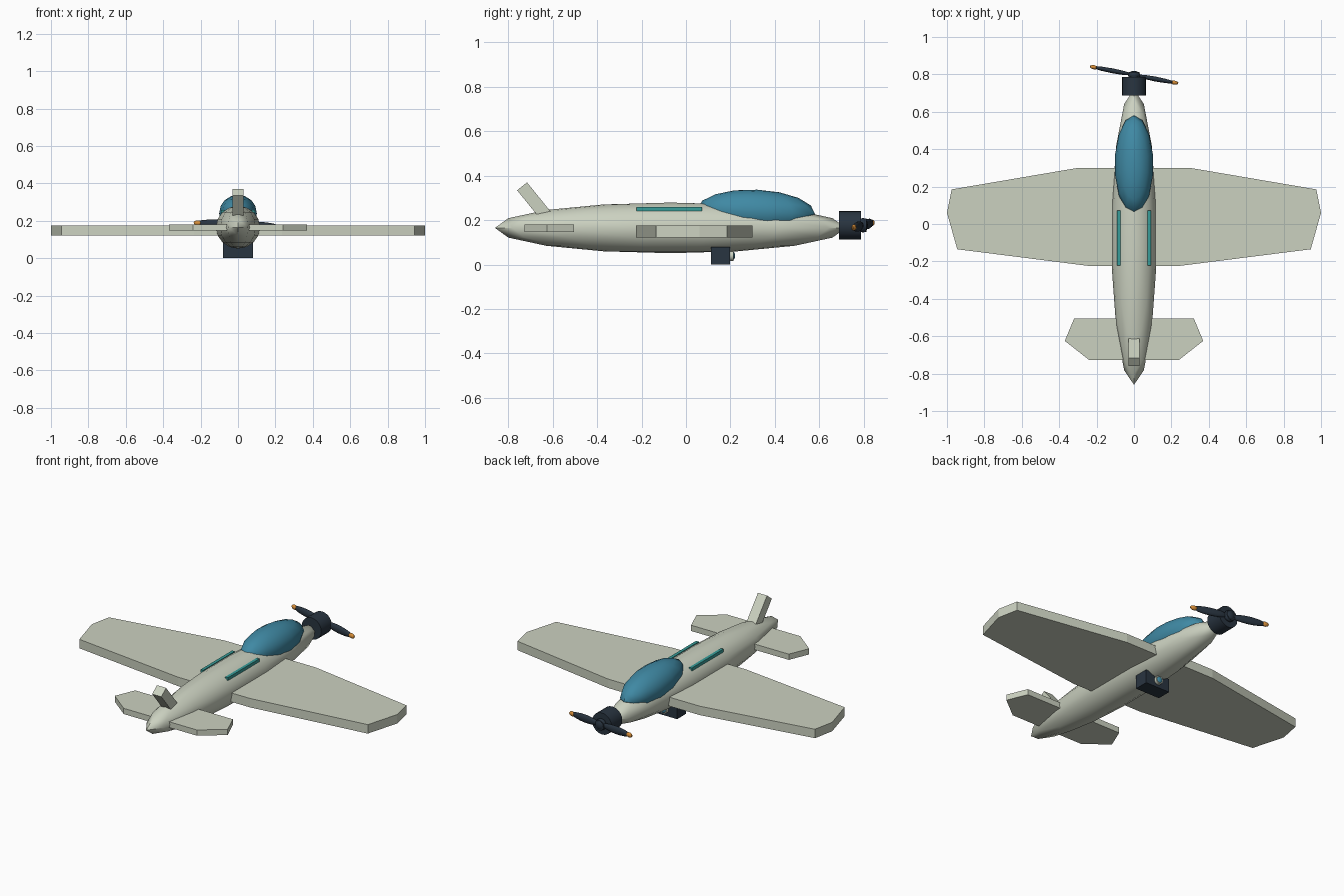
import bpy, bmesh, math
from mathutils import Matrix, Vector

if "Cube" in bpy.data.objects:
    bpy.data.objects.remove(bpy.data.objects["Cube"])


def material(name, rgb):
    m = bpy.data.materials.new(name)
    m.diffuse_color = (*rgb, 1.0)
    m.use_nodes = True
    m.node_tree.nodes["Principled BSDF"].inputs["Base Color"].default_value = m.diffuse_color
    return m


CREAM = material("pale_grey_green", (0.60, 0.64, 0.53))
BLUE = material("canopy_blue", (0.05, 0.25, 0.37))
DARK = material("dark_slate", (0.022, 0.035, 0.052))
TEAL = material("teal", (0.04, 0.34, 0.32))
ORANGE = material("orange", (0.68, 0.27, 0.04))


def finish(name, bm, mat, smooth=False):
    bmesh.ops.recalc_face_normals(bm, faces=bm.faces)
    me = bpy.data.meshes.new(name)
    bm.to_mesh(me)
    bm.free()
    me.materials.append(mat)
    ob = bpy.data.objects.new(name, me)
    bpy.context.collection.objects.link(ob)
    if smooth:
        bpy.ops.object.select_all(action='DESELECT')
        ob.select_set(True)
        bpy.context.view_layer.objects.active = ob
        bpy.ops.object.shade_smooth_by_angle(angle=math.radians(40))
    return ob


def place(loc, scale, rot=None):
    return Matrix.Translation(loc) @ (rot or Matrix()) @ Matrix.Diagonal((*scale, 1))


def ellipsoid(name, loc, radii, mat, rot=None, seg=14, rings=8):
    bm = bmesh.new()
    bmesh.ops.create_uvsphere(bm, u_segments=seg, v_segments=rings, radius=1,
                              matrix=place(loc, radii, rot))
    return finish(name, bm, mat, True)


def box(name, loc, size, mat, rot=None):
    bm = bmesh.new()
    bmesh.ops.create_cube(bm, size=1, matrix=place(loc, size, rot))
    return finish(name, bm, mat)


def cylinder_y(name, y0, y1, z, r, mat, seg=20):
    bm = bmesh.new()
    bmesh.ops.create_cone(bm, cap_ends=True, segments=seg, radius1=r, radius2=r, depth=y1 - y0,
                          matrix=place((0, (y0 + y1) / 2, z), (1, 1, 1),
                                       Matrix.Rotation(math.pi / 2, 4, 'X')))
    return finish(name, bm, mat, True)


def slab(name, half, z0, z1, mat):
    # mirrored outline, extruded upward
    pts = half + [(-x, y) for x, y in reversed(half)]
    bm = bmesh.new()
    f = bm.faces.new([bm.verts.new((x, y, z0)) for x, y in pts])
    ext = bmesh.ops.extrude_face_region(bm, geom=[f])
    top = [v for v in ext["geom"] if isinstance(v, bmesh.types.BMVert)]
    bmesh.ops.translate(bm, verts=top, vec=(0, 0, z1 - z0))
    return finish(name, bm, mat)


# body and glazing
ellipsoid("fuselage", (0, -0.07, 0.165), (0.121, 0.79, 0.114), CREAM)
ellipsoid("canopy", (0, 0.316, 0.239), (0.103, 0.265, 0.098), BLUE,
          Matrix.Rotation(math.radians(-2.5), 4, 'X'))

# flying surfaces
slab("wing", [(0.30, 0.30), (0.975, 0.185), (1.0, 0.06), (0.945, -0.135), (0.235, -0.225)],
     0.122, 0.175, CREAM)
slab("tailplane", [(0.32, -0.505), (0.37, -0.625), (0.24, -0.727)], 0.147, 0.181, CREAM)
lean = Matrix.Rotation(math.radians(39), 4, 'X')
top_mid = Vector((0, -0.738, 0.352))
box("tail_fin", top_mid - lean @ Vector((0, 0, 0.10)), (0.06, 0.057, 0.20), CREAM, lean)

# side strips
for s, side in ((-1, "left"), (1, "right")):
    box(side + "_strip", (s * 0.081, -0.075, 0.249), (0.018, 0.295, 0.018), TEAL)

# engine and propeller
HUB = Vector((0, 0.797, 0.177))
cylinder_y("engine_cowl", 0.688, 0.787, 0.177, 0.064, DARK)
cylinder_y("propeller_shaft", 0.78, 0.812, 0.177, 0.03, DARK, 14)
ellipsoid("propeller_hub", HUB, (0.033, 0.022, 0.033), DARK)
axis = Vector((0.235, -0.045, -0.012)).normalized()
turn = Vector((1, 0, 0)).rotation_difference(axis).to_matrix().to_4x4()
for s, side in ((-1, "left"), (1, "right")):
    ellipsoid(side + "_propeller_blade", HUB + axis * s * 0.118, (0.112, 0.013, 0.023),
              DARK, turn, 12, 8)
    ellipsoid(side + "_blade_tip", HUB + axis * s * 0.219, (0.023, 0.011, 0.014),
              ORANGE, turn, 10, 8)

# belly camera
box("camera_box", (0, 0.155, 0.04), (0.16, 0.085, 0.08), DARK)
cylinder_y("lens_ring", 0.19, 0.214, 0.04, 0.024, CREAM, 16)
ellipsoid("lens", (0, 0.211, 0.04), (0.019, 0.010, 0.019), BLUE)
